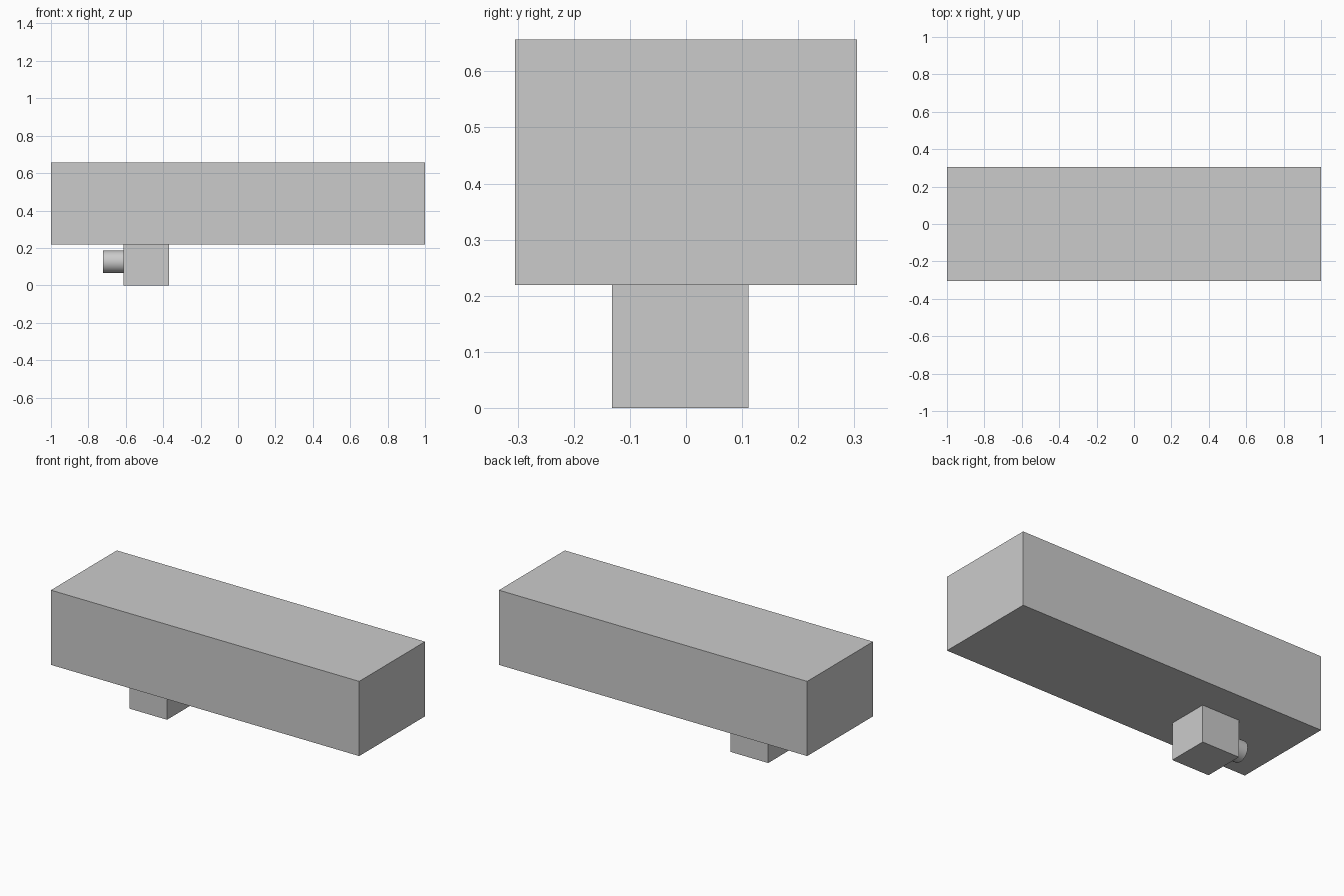
import bpy
import math

if "Cube" in bpy.data.objects:
    bpy.data.objects.remove(bpy.data.objects["Cube"])


def box(name, lo, hi):
    """Axis-aligned box between two corners."""
    centre = [(a + b) / 2 for a, b in zip(lo, hi)]
    bpy.ops.mesh.primitive_cube_add(size=1, location=centre)
    ob = bpy.context.object
    ob.name = name
    ob.scale = [b - a for a, b in zip(lo, hi)]
    bpy.ops.object.transform_apply(location=False, rotation=False, scale=True)
    return ob


# Long main body
box("main_body", (-1, -0.305, 0.219), (1, 0.305, 0.657))

# Small block hanging below the body
box("lower_block", (-0.611, -0.132, 0), (-0.368, 0.111, 0.219))

# Round stub on the left face of the block
x0, x1 = -0.722, -0.611
bpy.ops.mesh.primitive_cylinder_add(
    vertices=32, radius=0.06, depth=x1 - x0,
    location=((x0 + x1) / 2, -0.01, 0.126), rotation=(0, math.pi / 2, 0))
bpy.context.object.name = "round_stub"
bpy.ops.object.shade_smooth_by_angle()
